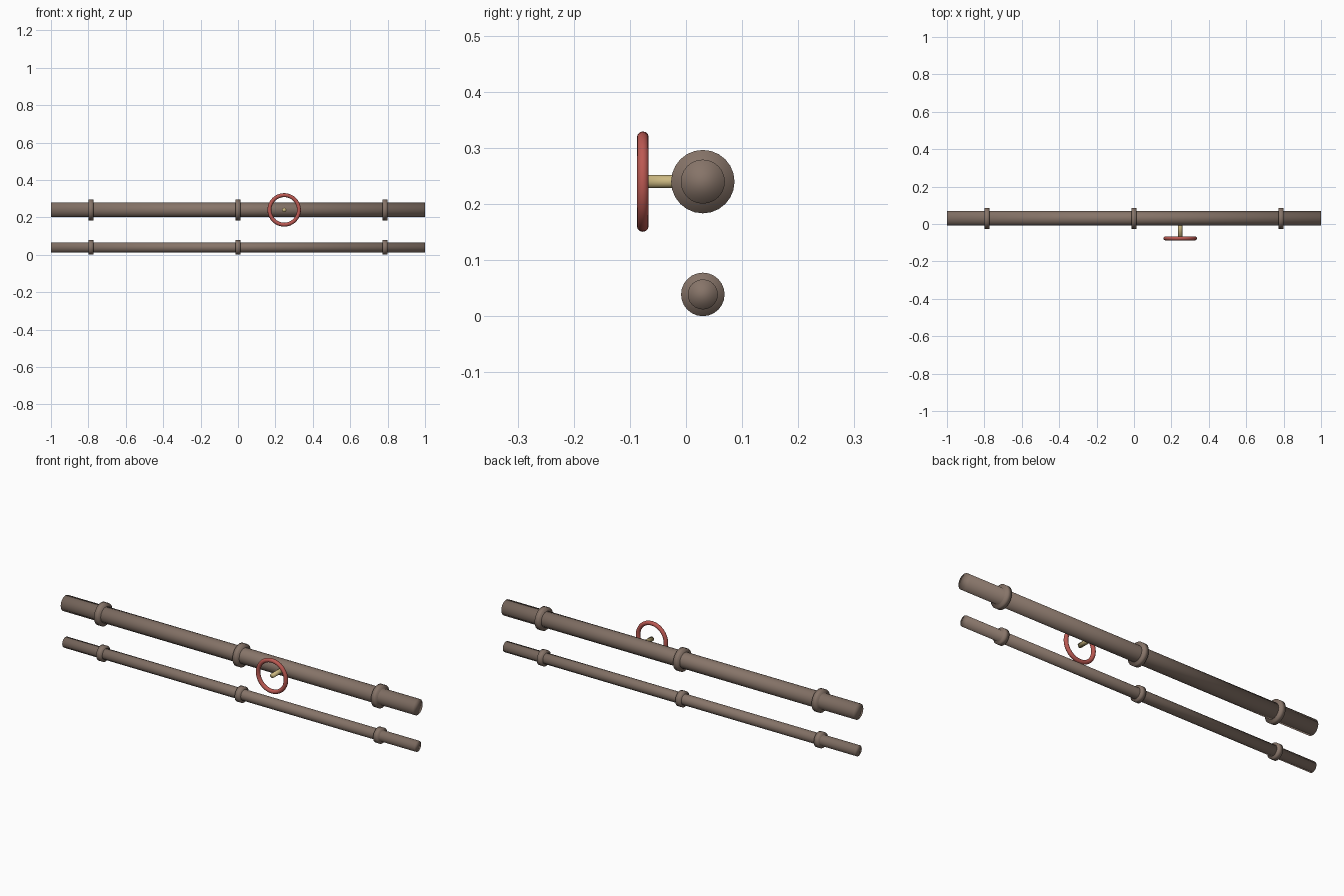
import bpy
from math import pi

cube = bpy.data.objects.get("Cube")
if cube:
    bpy.data.objects.remove(cube, do_unlink=True)


def material(name, rgb):
    mat = bpy.data.materials.new(name)
    mat.use_nodes = True
    mat.diffuse_color = (*rgb, 1)
    mat.node_tree.nodes["Principled BSDF"].inputs["Base Color"].default_value = (*rgb, 1)
    return mat


BROWN = material("pipe brown", (0.24, 0.175, 0.14))
RED = material("valve red", (0.50, 0.10, 0.085))
BRASS = material("stem brass", (0.60, 0.48, 0.22))


def finish(name, mat):
    obj = bpy.context.object
    obj.name = name
    obj.data.materials.append(mat)
    bpy.ops.object.shade_smooth()
    return obj


def cylinder(name, mat, location, radius, length, rotation):
    bpy.ops.mesh.primitive_cylinder_add(vertices=24, radius=radius, depth=length,
                                        location=location, rotation=rotation)
    return finish(name, mat)


ALONG_X = (0, pi / 2, 0)
ALONG_Y = (pi / 2, 0, 0)
PIPE_Y = 0.03
UPPER_Z = 0.24

# Two parallel pipes, each with three coupling collars
for label, z, radius, collar in (("upper", UPPER_Z, 0.0393, 0.0565),
                                 ("lower", 0.039, 0.0268, 0.0388)):
    cylinder(f"{label}_pipe", BROWN, (0, PIPE_Y, z), radius, 2, ALONG_X)
    for side, x in (("right", -0.786), ("middle", 0), ("left", 0.786)):
        cylinder(f"{label}_collar_{side}", BROWN, (x, PIPE_Y, z), collar, 0.026, ALONG_X)

# Valve stem from the upper pipe to the wheel
VALVE_X, WHEEL_Y = 0.247, -0.077
cylinder("valve_stem", BRASS, (VALVE_X, (WHEEL_Y + PIPE_Y) / 2, UPPER_Z),
         0.0115, PIPE_Y - WHEEL_Y, ALONG_Y)

# Hand wheel
bpy.ops.mesh.primitive_torus_add(major_radius=0.079, minor_radius=0.0105,
                                 major_segments=32, minor_segments=12,
                                 location=(VALVE_X, WHEEL_Y, UPPER_Z), rotation=ALONG_Y)
finish("valve_wheel", RED)
